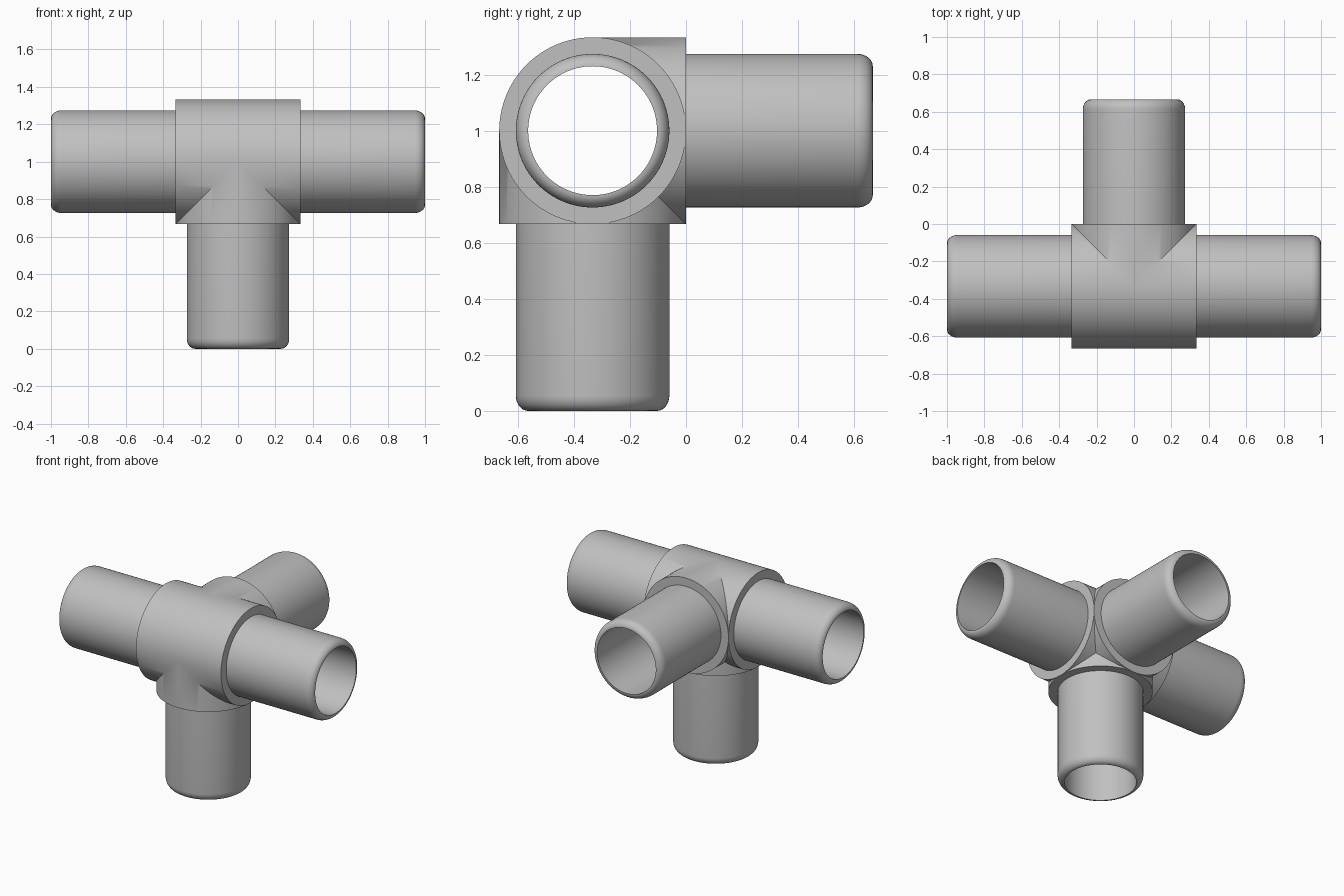
import bpy, bmesh, math
from mathutils import Vector

cube = bpy.data.objects.get("Cube")
if cube:
    bpy.data.objects.remove(cube, do_unlink=True)

CENTRE = Vector((0, -1 / 3, 1))
COLLAR, PIPE, BORE = 1 / 3, 0.274, 0.23   # radii
ROUND = 0.055                             # length of the rounded tip
SEGMENTS = 96                             # multiple of 8, so the mitres meet
ARMS = {
    "left": Vector((1, 0, 0)),
    "right": Vector((-1, 0, 0)),
    "back": Vector((0, 1, 0)),
    "bottom": Vector((0, 0, -1)),
}

grey = bpy.data.materials.new("light_grey")
grey.use_nodes = True
colour = (0.53, 0.53, 0.53, 1)
grey.diffuse_color = colour
bsdf = next(n for n in grey.node_tree.nodes if n.type == "BSDF_PRINCIPLED")
bsdf.inputs["Base Color"].default_value = colour
bsdf.inputs["Roughness"].default_value = 0.6


def sweep(bm, axis, profile):
    """Turn (radius, distance) pairs about an arm; distance None is the mitre."""
    u = Vector((axis.y, axis.z, axis.x))
    v = axis.cross(u)
    rings = []
    for radius, distance in profile:
        ring = []
        for i in range(SEGMENTS):
            a = math.tau * i / SEGMENTS
            p = radius * (math.cos(a) * u + math.sin(a) * v)
            d = distance
            if d is None:
                d = max(0, *(p.dot(other) for other in ARMS.values()))
            ring.append(bm.verts.new(CENTRE + p + axis * d))
        rings.append(ring)
    for low, high in zip(rings, rings[1:]):
        for i in range(SEGMENTS):
            j = (i + 1) % SEGMENTS
            bm.faces.new((low[i], low[j], high[j], high[i]))


def finish(bm, name):
    bmesh.ops.remove_doubles(bm, verts=bm.verts, dist=1e-5)
    mesh = bpy.data.meshes.new(name)
    bm.to_mesh(mesh)
    bm.free()
    mesh.materials.append(grey)
    obj = bpy.data.objects.new(name, mesh)
    bpy.context.collection.objects.link(obj)
    bpy.ops.object.select_all(action="DESELECT")
    obj.select_set(True)
    bpy.context.view_layer.objects.active = obj
    bpy.ops.object.shade_smooth_by_angle(angle=math.radians(30))


# Hub: mitred collars with stepped ends, and the mitred bores inside
hub = bmesh.new()
for axis in ARMS.values():
    sweep(hub, axis, [(COLLAR, None), (COLLAR, COLLAR), (PIPE, COLLAR)])
    sweep(hub, axis, [(BORE, COLLAR), (BORE, None)])
finish(hub, "hub")

# Pipes: straight tubes with a rounded lip
lip = []
for i in range(9):
    a = math.pi / 2 * i / 8
    lip.append((BORE + (PIPE - BORE) * math.cos(a), 1 - ROUND + ROUND * math.sin(a)))
for side, axis in ARMS.items():
    pipe = bmesh.new()
    sweep(pipe, axis, [(PIPE, COLLAR)] + lip + [(BORE, COLLAR)])
    finish(pipe, side + "_pipe")
